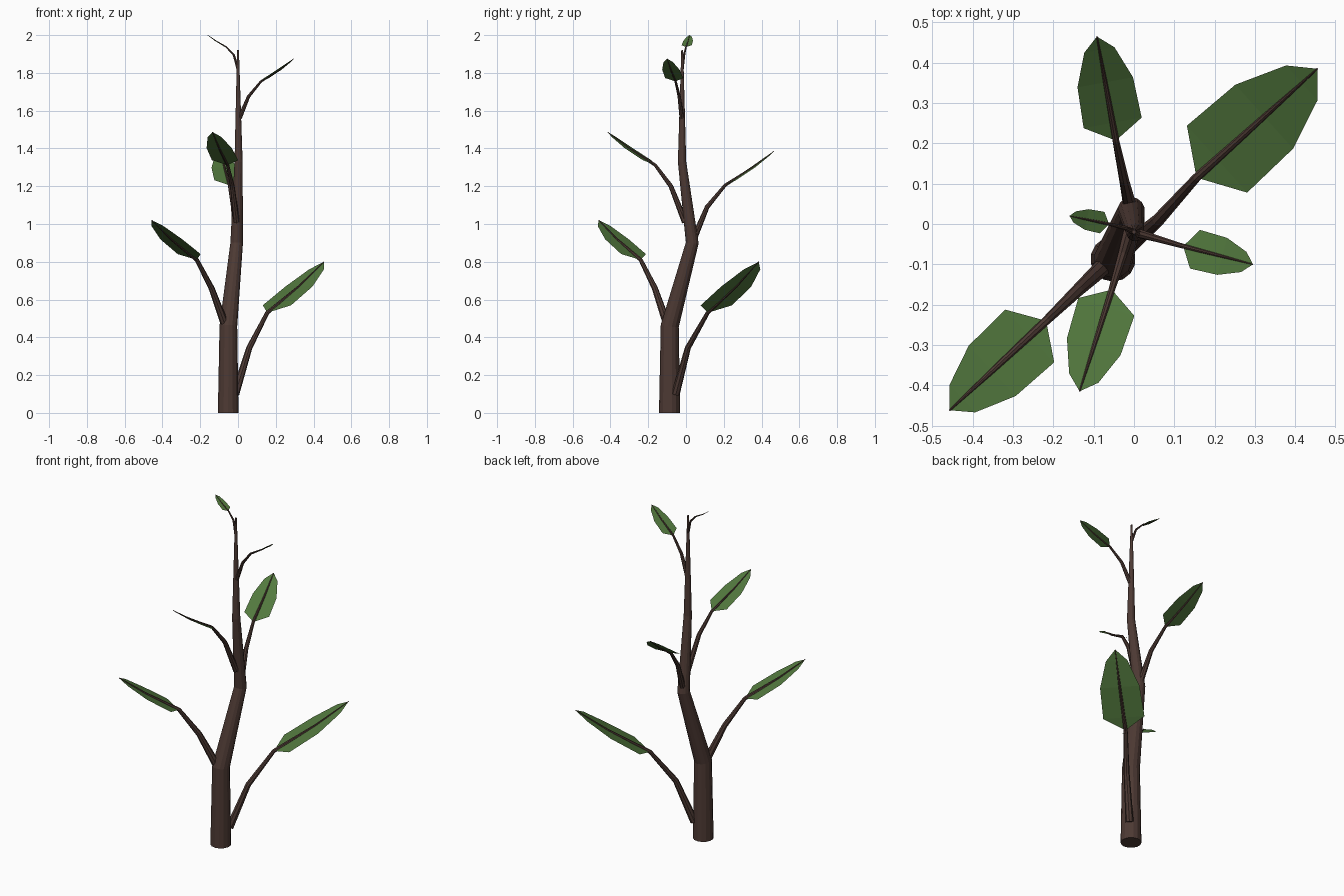
import bpy, bmesh, math
from mathutils import Vector

if "Cube" in bpy.data.objects:
    bpy.data.objects.remove(bpy.data.objects["Cube"])


def material(name, color):
    m = bpy.data.materials.new(name)
    m.diffuse_color = color
    m.use_nodes = True
    m.node_tree.nodes["Principled BSDF"].inputs["Base Color"].default_value = m.diffuse_color
    return m


bark = material("bark", (0.075, 0.042, 0.034, 1))
green = material("leaf_green", (0.085, 0.19, 0.048, 1))


def finish(bm, name, mat):
    mesh = bpy.data.meshes.new(name)
    bm.to_mesh(mesh)
    bm.free()
    mesh.materials.append(mat)
    ob = bpy.data.objects.new(name, mesh)
    bpy.context.collection.objects.link(ob)
    return ob


def tube(name, points, radii, sides):
    """Tapered tube swept along a polyline, capped at both ends."""
    bm = bmesh.new()
    pts = [Vector(p) for p in points]
    rings = []
    for i, (p, r) in enumerate(zip(pts, radii)):
        t = (pts[min(i + 1, len(pts) - 1)] - pts[max(i - 1, 0)]).normalized()
        u = Vector((0, 1, 0)) if abs(t.y) < 0.7 else Vector((1, 0, 0))
        if i:
            u = axis
        u = (u - t * u.dot(t)).normalized()
        axis, v = u, t.cross(u)
        rings.append([bm.verts.new(p + r * (math.cos(a) * u + math.sin(a) * v))
                      for a in (2 * math.pi * k / sides for k in range(sides))])
    for a, b in zip(rings, rings[1:]):
        for k in range(sides):
            n = (k + 1) % sides
            bm.faces.new((a[k], a[n], b[n], b[k]))
    bm.faces.new(rings[0][::-1])
    bm.faces.new(rings[-1])
    return finish(bm, name, bark)


# Leaf midrib: straight chord with a slight sag
def midrib(base, tip, s):
    sag = 0.025 * (tip - base).length * math.sin(math.pi * s)
    return base.lerp(tip, s) - Vector((0, 0, sag))


def leaf(name, base, tip):
    """Flat pointed blade: (distance along, half width) as parts of its length."""
    bm = bmesh.new()
    d = tip - base
    side = Vector((-d.y, d.x, 0)).normalized() * d.length
    rows = [(0.17, 0.23), (0.56, 0.22), (0.87, 0.12)]
    start, end = bm.verts.new(base), bm.verts.new(tip)
    mid = [bm.verts.new(midrib(base, tip, s)) for s, w in rows]
    for sign in (1, -1):
        edge = [bm.verts.new(midrib(base, tip, s) + side * w * sign) for s, w in rows]
        faces = [(start, mid[0], edge[0]), (mid[2], end, edge[2])]
        faces += [(mid[i], mid[i + 1], edge[i + 1], edge[i]) for i in range(2)]
        for f in faces:
            bm.faces.new(f if sign == 1 else f[::-1])
    return finish(bm, name, green)


# Trunk
tube("trunk",
     [(-0.052, -0.087, 0), (-0.051, -0.086, 0.46), (-0.007, 0.033, 0.9),
      (0.003, -0.021, 1.33), (0.0, -0.02, 1.92)],
     [0.056, 0.048, 0.034, 0.022, 0.005], 14)

# Branches: start, bend, leaf base, leaf tip, start radius
branches = [
    ((-0.015, -0.055, 0.1), (0.06, 0.01, 0.345), (0.155, 0.115, 0.53), (0.455, 0.385, 0.8), 0.022),
    ((-0.07, -0.1, 0.47), (-0.14, -0.165, 0.66), (-0.218, -0.24, 0.81), (-0.457, -0.462, 1.02), 0.022),
    ((-0.01, 0.045, 0.93), (-0.025, 0.112, 1.09), (-0.045, 0.207, 1.205), (-0.092, 0.465, 1.385), 0.017),
    ((-0.008, -0.005, 1.01), (-0.03, -0.08, 1.2), (-0.055, -0.163, 1.312), (-0.135, -0.415, 1.487), 0.017),
    ((0.008, -0.022, 1.56), (0.056, -0.036, 1.675), (0.122, -0.055, 1.755), (0.295, -0.1, 1.875), 0.012),
    ((0.0, -0.02, 1.82), (-0.022, -0.01, 1.895), (-0.062, 0.0, 1.937), (-0.16, 0.02, 2.0), 0.008),
]
for i, (a, b, c, d, r) in enumerate(branches, 1):
    c, d = Vector(c), Vector(d)
    tube(f"stem_{i}", [a, b, c, midrib(c, d, 0.56), d],
         [r, r * 0.72, r * 0.5, r * 0.32, r * 0.1], 8)
    leaf(f"leaf_{i}", c, d)
